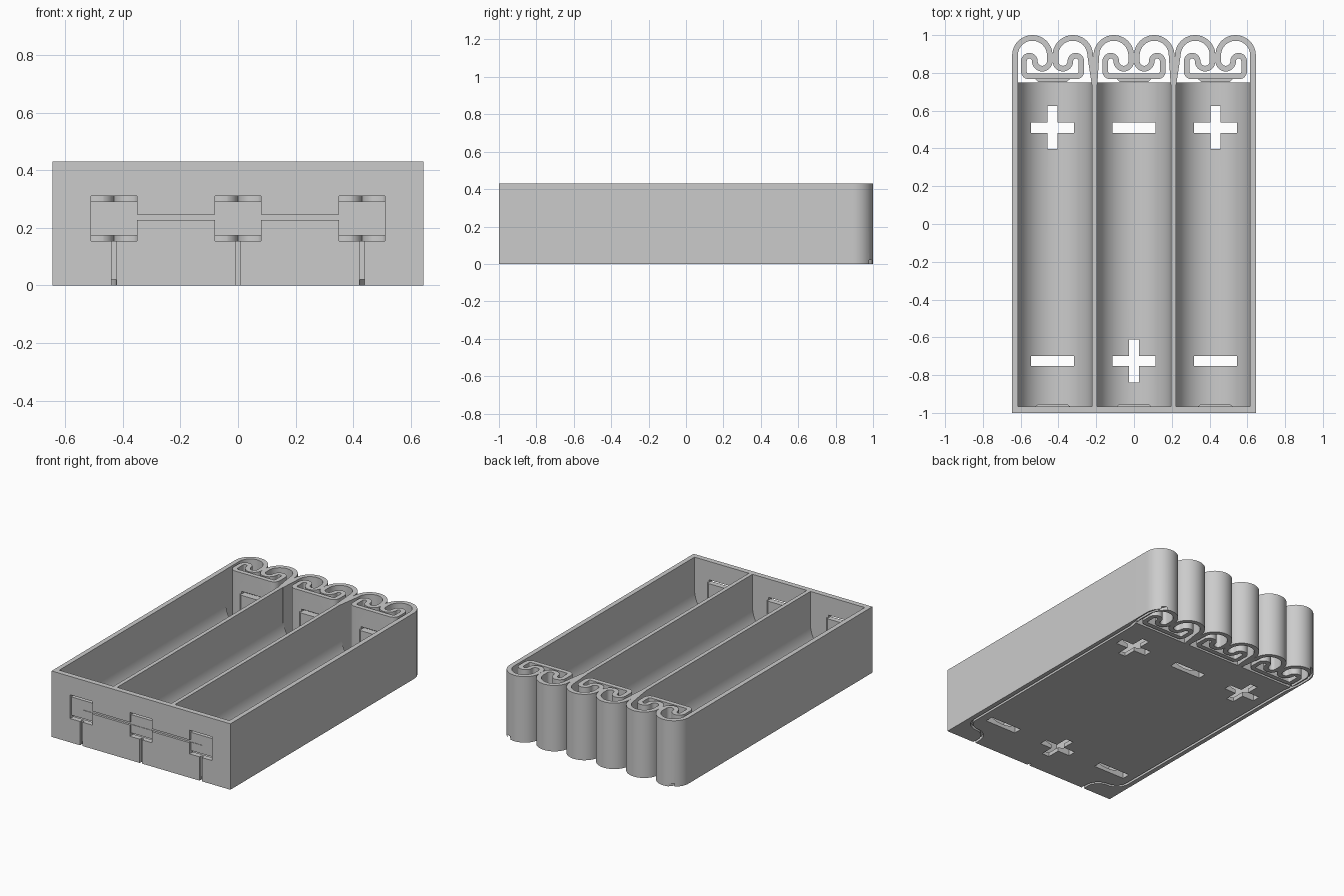
import bpy, bmesh, math
from mathutils import Vector

cube = bpy.data.objects.get("Cube")
if cube:
    bpy.data.objects.remove(cube, do_unlink=True)

PITCH = 0.431          # spacing of springs, contacts and symbols
HEIGHT = 0.43
grey = bpy.data.materials.new("light_grey_plastic")
grey.use_nodes = True
colour = (0.6, 0.6, 0.6, 1)
grey.diffuse_color = colour
grey.node_tree.nodes["Principled BSDF"].inputs["Base Color"].default_value = colour


def prism(bm, pts, lo, hi, axis="z"):
    """Extrude a 2D outline along z, or along y when the outline is in x, z."""
    def place(p, h):
        return (p[0], p[1], h) if axis == "z" else (p[0], h, p[1])
    a = [bm.verts.new(place(p, lo)) for p in pts]
    b = [bm.verts.new(place(p, hi)) for p in pts]
    bm.faces.new(a)
    bm.faces.new(b[::-1])
    for i in range(len(pts)):
        j = (i + 1) % len(pts)
        bm.faces.new((a[i], a[j], b[j], b[i]))


def rect(x0, x1, y0, y1):
    return [(x0, y0), (x1, y0), (x1, y1), (x0, y1)]


def ribbon(bm, path, width, lo, hi):
    """Upright strip of constant thickness that follows a 2D path."""
    path = [Vector(p) for p in path]
    rings = []
    for i, p in enumerate(path):
        d0 = (p - path[max(i - 1, 0)]).normalized()
        d1 = (path[min(i + 1, len(path) - 1)] - p).normalized()
        t = (d0 + d1).normalized()
        n = Vector((-t.y, t.x)) * width / 2
        l, r = p + n, p - n
        rings.append([bm.verts.new((*q, h)) for q, h in
                      ((l, lo), (r, lo), (r, hi), (l, hi))])
    for a, b in zip(rings, rings[1:]):
        for k in range(4):
            m = (k + 1) % 4
            bm.faces.new((a[k], a[m], b[m], b[k]))
    bm.faces.new(rings[0])
    bm.faces.new(rings[-1][::-1])


def arc(cx, cy, r, a0, a1, n):
    angles = [math.radians(a0 + (a1 - a0) * i / n) for i in range(n + 1)]
    return [(cx + r * math.cos(a), cy + r * math.sin(a)) for a in angles]


def finish(name, bm):
    bmesh.ops.recalc_face_normals(bm, faces=bm.faces[:])
    me = bpy.data.meshes.new(name)
    bm.to_mesh(me)
    bm.free()
    me.materials.append(grey)
    ob = bpy.data.objects.new(name, me)
    bpy.context.collection.objects.link(ob)
    return ob


def activate(ob):
    bpy.ops.object.select_all(action="DESELECT")
    ob.select_set(True)
    bpy.context.view_layer.objects.active = ob


def cut(ob, bm):
    cutter = finish("cutter", bm)
    cutter.hide_render = True
    activate(ob)
    mod = ob.modifiers.new("cut", "BOOLEAN")
    mod.operation = "DIFFERENCE"
    mod.solver = "EXACT"
    mod.use_self = True
    mod.object = cutter
    bpy.ops.object.modifier_apply(modifier=mod.name)
    bpy.data.objects.remove(cutter, do_unlink=True)


def smooth(ob):
    activate(ob)
    bpy.ops.object.shade_smooth_by_angle(angle=math.radians(30))


# Main tray
bm = bmesh.new()
prism(bm, rect(-0.645, 0.645, -1, 0.75), 0, HEIGHT)
tray = finish("tray", bm)

# Three round-bottomed battery troughs
bm = bmesh.new()
for i in (-1, 0, 1):
    x, r = 0.418 * i, 0.196
    outline = arc(x, 0.22, r, 180, 360, 32) + [(x + r, 0.5), (x - r, 0.5)]
    prism(bm, outline, -0.965, 0.8, "y")
cut(tray, bm)

# Polarity symbols pierced through the floor
bm = bmesh.new()
a, w = 0.114, 0.027
plus = [(-a, -w), (-w, -w), (-w, -a), (w, -a), (w, -w), (a, -w),
        (a, w), (w, w), (w, a), (-w, a), (-w, w), (-a, w)]
minus = rect(-a, a, -w, w)
for i in (-1, 0, 1):
    for y, shape in ((0.51, plus if i else minus), (-0.725, minus if i else plus)):
        prism(bm, [(px + PITCH * i, py + y) for px, py in shape], -0.1, 0.2)
cut(tray, bm)

# Contact recesses and wire grooves on the front
bm = bmesh.new()
for i in (-1, 0, 1):
    x = PITCH * i
    prism(bm, rect(x - 0.08, x + 0.08, 0.155, 0.31), -1.05, -0.988, "y")
    prism(bm, rect(x - 0.009, x + 0.009, -0.05, 0.16), -1.04, -0.982, "y")
prism(bm, rect(-PITCH, PITCH, 0.228, 0.246), -1.03, -0.985, "y")
cut(tray, bm)

# Contact slots through the front wall
bm = bmesh.new()
for i in (-1, 0, 1):
    x = PITCH * i
    for z in (0.155, 0.292):
        prism(bm, rect(x - 0.08, x + 0.08, z, z + 0.018), -1.1, -0.9, "y")
cut(tray, bm)


def wire_groove(side):
    """Wire channel under the tray, from the front contact to the back corner."""
    path = [(PITCH, -1.05), (PITCH, -0.97)]
    path += arc(PITCH + 0.09, -0.96, 0.09, 180, 90, 8)
    path += arc(PITCH + 0.09, -0.785, 0.085, -90, 0, 8)
    path += [(0.612, 0.7), (0.63, 0.8), (0.63, 0.9), (0.615, 0.95), (0.56, 1.02)]
    bm = bmesh.new()
    ribbon(bm, [(side * x, y) for x, y in path], 0.016, -0.02, 0.02)
    return bm


for side in (-1, 1):
    cut(tray, wire_groove(side))
smooth(tray)

# Scrolled springs with their contact plates
half = arc(-0.107, 0.893, 0.092, 180, 0, 24)
half += arc(-0.0545, 0.862, 0.0395, 0, -180, 16)
half += arc(-0.123, 0.862, 0.029, 180, 0, 12)[::-1][1:]
half += arc(-0.127, 0.807, 0.025, 180, 270, 6)
half += [(0, 0.782)]
for i, label in ((-1, "right"), (0, "middle"), (1, "left")):
    x = PITCH * i
    path = half + [(-px, py) for px, py in half[-2::-1]]
    path = [(px + x, py) for px, py in path]
    ends = [0.418 * i - 0.209, 0.418 * i + 0.209]
    ends = [math.copysign(0.63, e) if abs(e) > 0.5 else e for e in ends]
    path = [(ends[0], 0.74)] + path + [(ends[1], 0.74)]
    bm = bmesh.new()
    ribbon(bm, path, 0.03, 0, HEIGHT)
    spring = finish(label + "_spring", bm)
    bm = bmesh.new()
    for z in (0.155, 0.292):
        prism(bm, rect(x - 0.08, x + 0.08, z, z + 0.018), 0.755, 0.81, "y")
    cut(spring, bm)
    if i:
        cut(spring, wire_groove(i))
    smooth(spring)

    # Raised pads that press on the battery ends
    for place, y, d in (("front", -0.968, 0.016), ("back", 0.77, -0.018)):
        bm = bmesh.new()
        pad = [(x - 0.095, y), (x + 0.095, y), (x + 0.075, y + d), (x - 0.075, y + d)]
        prism(bm, pad, 0.173, 0.292)
        finish(label + "_" + place + "_contact_pad", bm)
